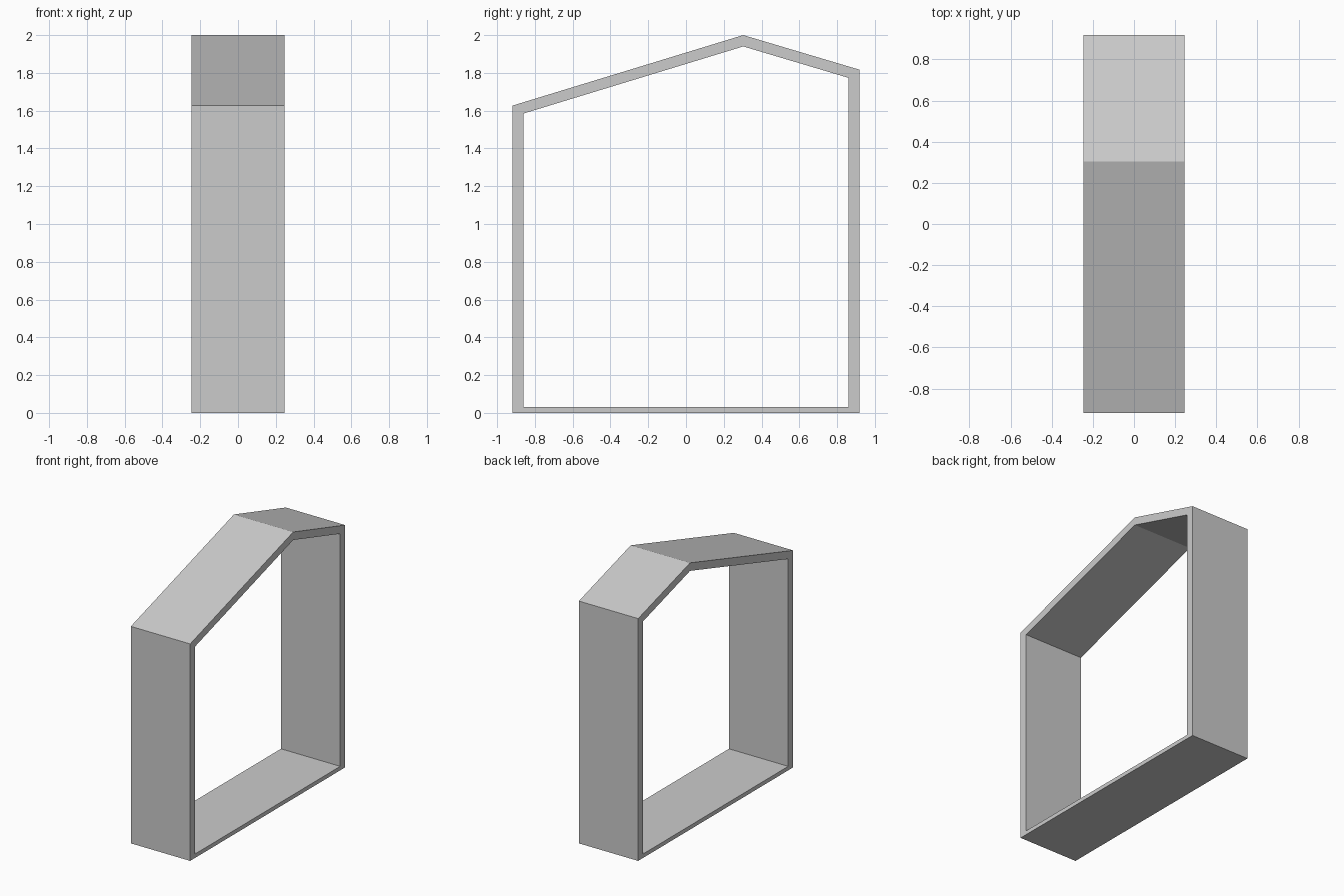
import bpy
import bmesh

if "Cube" in bpy.data.objects:
    bpy.data.objects.remove(bpy.data.objects["Cube"])

HALF_WIDTH = 0.246

# Outer and inner house-shaped outlines as (y, z), matching corner for corner
OUTER = [(-0.918, 0), (0.918, 0), (0.918, 1.817), (0.303, 2.0), (-0.918, 1.627)]
INNER = [(-0.86, 0.03), (0.86, 0.03), (0.86, 1.774), (0.303, 1.94), (-0.86, 1.585)]


def gabled_frame(name, outer, inner, half_width):
    bm = bmesh.new()
    a = [bm.verts.new((-half_width, y, z)) for y, z in outer]
    b = [bm.verts.new((-half_width, y, z)) for y, z in inner]
    n = len(a)
    # Flat ring of wall, roof and floor sections
    ring = [bm.faces.new((a[i], a[(i + 1) % n], b[(i + 1) % n], b[i])) for i in range(n)]
    # Extrude the ring across the width
    ext = bmesh.ops.extrude_face_region(bm, geom=ring, use_keep_orig=True)
    verts = [g for g in ext["geom"] if isinstance(g, bmesh.types.BMVert)]
    bmesh.ops.translate(bm, vec=(2 * half_width, 0, 0), verts=verts)
    bmesh.ops.recalc_face_normals(bm, faces=bm.faces)
    mesh = bpy.data.meshes.new(name)
    bm.to_mesh(mesh)
    bm.free()
    obj = bpy.data.objects.new(name, mesh)
    bpy.context.collection.objects.link(obj)
    return obj


# Open frame with walls, floor and an off-centre pitched roof
gabled_frame("house_frame", OUTER, INNER, HALF_WIDTH)
